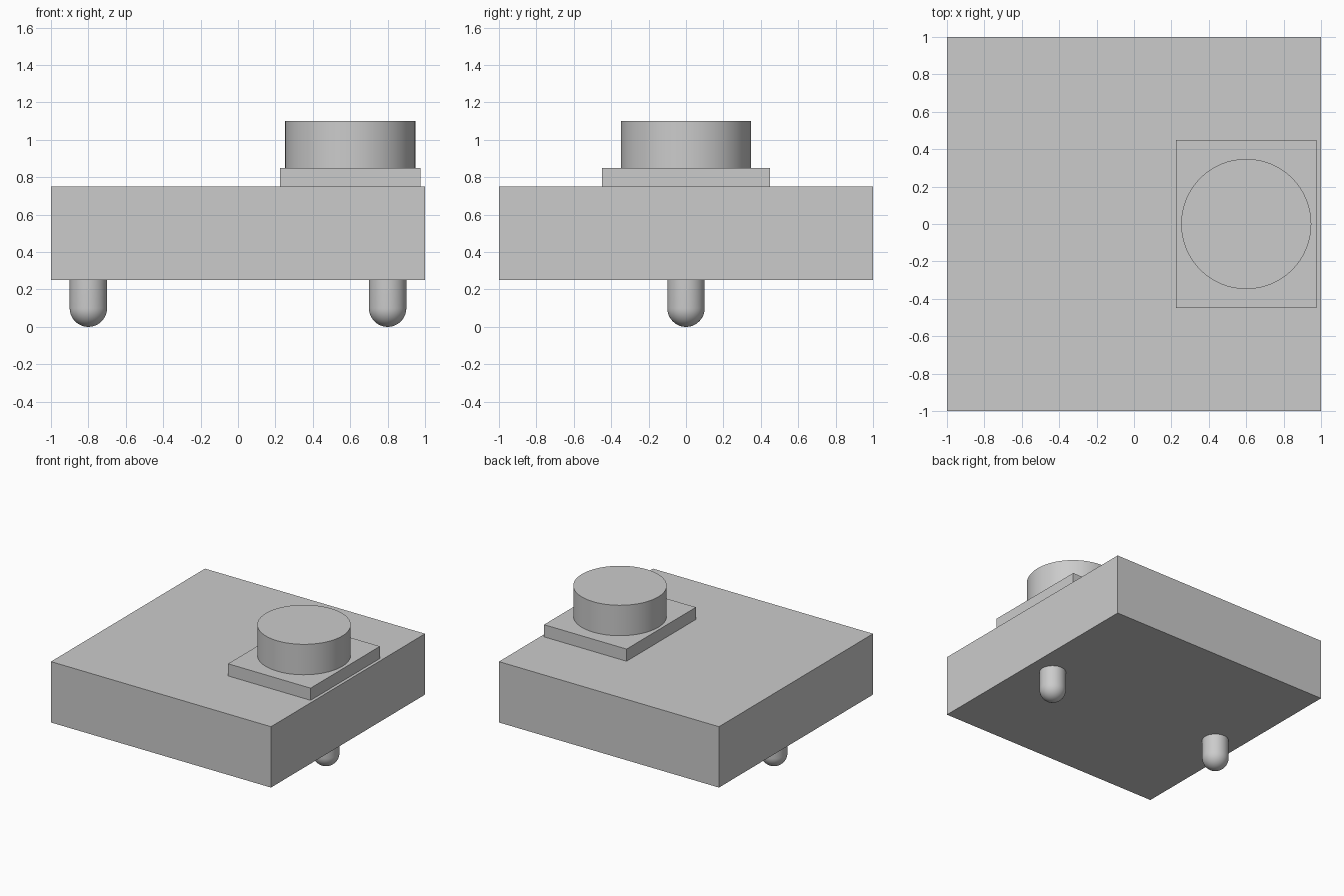
import bpy
import bmesh
import math
from mathutils import Matrix

cube = bpy.data.objects.get("Cube")
if cube:
    bpy.data.objects.remove(cube, do_unlink=True)

# Single plain grey
grey = bpy.data.materials.new("light_grey")
grey.use_nodes = True
colour = (0.6, 0.6, 0.6, 1)
grey.diffuse_color = colour
grey.node_tree.nodes["Principled BSDF"].inputs["Base Color"].default_value = colour


def finish(name, bm, smooth=False):
    mesh = bpy.data.meshes.new(name)
    bmesh.ops.recalc_face_normals(bm, faces=bm.faces)
    bm.to_mesh(mesh)
    bm.free()
    mesh.materials.append(grey)
    obj = bpy.data.objects.new(name, mesh)
    bpy.context.collection.objects.link(obj)
    if smooth:
        bpy.ops.object.select_all(action="DESELECT")
        obj.select_set(True)
        bpy.context.view_layer.objects.active = obj
        bpy.ops.object.shade_smooth_by_angle(angle=math.radians(35))
    return obj


def box(name, x, size, bottom):
    bm = bmesh.new()
    place = Matrix.Translation((x, 0, bottom + size[2] / 2)) @ Matrix.Diagonal((*size, 1))
    bmesh.ops.create_cube(bm, size=1, matrix=place)
    return finish(name, bm)


def cylinder(name, x, radius, bottom, top):
    bm = bmesh.new()
    bmesh.ops.create_cone(bm, cap_ends=True, segments=64, radius1=radius, radius2=radius,
                          depth=top - bottom,
                          matrix=Matrix.Translation((x, 0, (bottom + top) / 2)))
    return finish(name, bm, smooth=True)


def round_pin(name, x, radius, top):
    # Straight shaft spun together with a hemispherical tip
    steps = 12
    angles = [math.pi / 2 * i / steps for i in range(steps + 1)]
    profile = [(radius * math.sin(a), radius * (1 - math.cos(a))) for a in angles]
    profile += [(radius, top), (0, top)]
    bm = bmesh.new()
    verts = [bm.verts.new((x + r, 0, z)) for r, z in profile]
    edges = [bm.edges.new(pair) for pair in zip(verts, verts[1:])]
    bmesh.ops.spin(bm, geom=verts + edges, cent=(x, 0, 0), axis=(0, 0, 1),
                   angle=math.tau, steps=48)
    bmesh.ops.remove_doubles(bm, verts=bm.verts, dist=0.0001)
    return finish(name, bm, smooth=True)


# Main slab, raised plate and round button
box("body", 0, (2, 2, 0.5), 0.25)
box("button_base", 0.6, (0.75, 0.9, 0.1), 0.75)
cylinder("button", 0.6, 0.348, 0.85, 1.1)

# Pair of rounded pins underneath
for side, x in (("left", 0.8), ("right", -0.8)):
    round_pin(side + "_pin", x, 0.1, 0.25)
